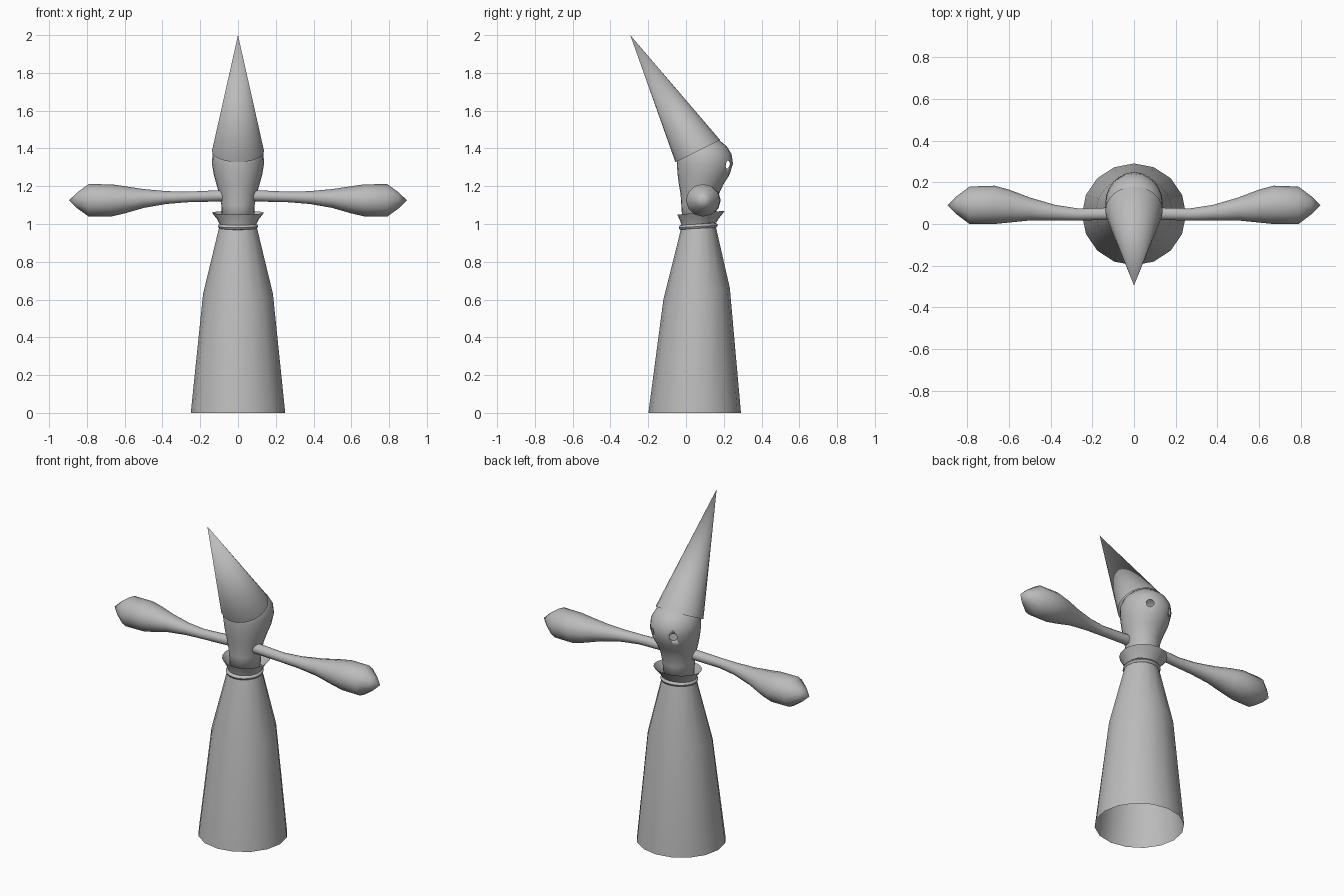
import bpy, bmesh
from math import sin, cos, tau, radians
from mathutils import Vector

if "Cube" in bpy.data.objects:
    bpy.data.objects.remove(bpy.data.objects["Cube"], do_unlink=True)

grey = bpy.data.materials.new("plain grey")
grey.use_nodes = True
grey.diffuse_color = (0.5, 0.5, 0.5, 1)
grey.node_tree.nodes["Principled BSDF"].inputs["Base Color"].default_value = (0.5, 0.5, 0.5, 1)


def loft(name, rings, sides=16, start=None, tip=None, sharp=50):
    """Skin a tube over rings of (centre, half axis u, half axis v)."""
    bm = bmesh.new()
    loops = []
    for c, u, v in rings:
        angles = [tau * i / sides for i in range(sides)]
        loops.append([bm.verts.new(Vector(c) + Vector(u) * cos(a) + Vector(v) * sin(a)) for a in angles])
    for a, b in zip(loops, loops[1:]):
        for i in range(sides):
            j = (i + 1) % sides
            bm.faces.new((a[i], a[j], b[j], b[i]))
    for point, loop, flip in ((start, loops[0], True), (tip, loops[-1], False)):
        if point:
            p = bm.verts.new(point)
            for i in range(sides):
                j = (i + 1) % sides
                bm.faces.new((loop[j], loop[i], p) if flip else (loop[i], loop[j], p))
    mesh = bpy.data.meshes.new(name)
    bm.to_mesh(mesh)
    bm.free()
    obj = bpy.data.objects.new(name, mesh)
    bpy.context.collection.objects.link(obj)
    mesh.materials.append(grey)
    bpy.ops.object.select_all(action='DESELECT')
    obj.select_set(True)
    bpy.context.view_layer.objects.active = obj
    bpy.ops.object.shade_smooth_by_angle(angle=radians(sharp))
    return obj


def level(z, y, rx, ry, slope=0.0):
    """Ring lying across the body, rising towards the back by slope."""
    return ((0, y, z), (rx, 0, 0), (0, ry, ry * slope))


# Open, bell-shaped robe
loft("robe", [level(0, 0.046, 0.25, 0.245),
              level(0.63, 0.056, 0.185, 0.176, 0.18),
              level(0.99, 0.065, 0.098, 0.09, 0.1)])

# Rolled neck band
band = []
for k in range(9):
    a = tau * k / 8
    r = 0.094 + 0.012 * cos(a)
    band.append(level(0.987 + 0.013 * sin(a), 0.065, r, r - 0.003, 0.06))
loft("neck_band", band, 24, sharp=80)

# Flared collar
loft("collar", [level(1.0, 0.068, 0.098, 0.092, 0.08),
                level(1.025, 0.073, 0.11, 0.104, 0.08),
                level(1.06, 0.08, 0.138, 0.126, 0.08)], 20)

# Head, a thin shell so that the eye holes see through
head = loft("head", [level(1.0, 0.068, 0.084, 0.086),
                     level(1.1, 0.07, 0.088, 0.095),
                     level(1.16, 0.073, 0.1, 0.102),
                     level(1.21, 0.08, 0.114, 0.118),
                     level(1.26, 0.093, 0.128, 0.137),
                     level(1.32, 0.1, 0.138, 0.149),
                     level(1.37, 0.098, 0.135, 0.143),
                     level(1.41, 0.092, 0.115, 0.125),
                     level(1.445, 0.085, 0.08, 0.09)],
            24, tip=(0, 0.08, 1.46), sharp=80)
shell = head.modifiers.new("shell", 'SOLIDIFY')
shell.thickness = 0.004
shell.offset = -1

# Eye holes, cut on both sides
for side, label in ((1, "left"), (-1, "right")):
    out = Vector((side * 0.5, 0.866, 0))
    across = Vector((-0.866 * side, 0.5, 0)) * 0.022
    up = Vector((0, 0, 0.022 * side))
    eye = Vector((side * 0.072, 0.226, 1.315))
    a, b = eye - out * 0.03, eye + out * 0.05
    cutter = loft(label + "_eye_cutter", [(a, across, up), (b, across, up)], 16, start=a, tip=b)
    cutter.data.flip_normals()
    bm = bmesh.new()
    bm.from_mesh(cutter.data)
    bmesh.ops.recalc_face_normals(bm, faces=bm.faces)
    bm.to_mesh(cutter.data)
    bm.free()
    cutter.hide_render = True
    cutter.hide_set(True)
    cut = head.modifiers.new(label + "_eye_hole", 'BOOLEAN')
    cut.operation = 'DIFFERENCE'
    cut.solver = 'EXACT'
    cut.object = cutter

# Pointed hat leaning to the front
loft("hat", [level(1.386, 0.062, 0.138, 0.118, 0.5)], 24, tip=(0, -0.295, 2.0), sharp=60)

# Club-shaped arms: x, y, z, half depth, half height
arm = [(0.07, 0.05, 1.15, 0.03, 0.03),
       (0.27, 0.046, 1.143, 0.029, 0.028),
       (0.38, 0.055, 1.14, 0.037, 0.034),
       (0.5, 0.072, 1.135, 0.055, 0.05),
       (0.6, 0.086, 1.128, 0.079, 0.072),
       (0.67, 0.092, 1.125, 0.092, 0.085),
       (0.79, 0.09, 1.125, 0.09, 0.086),
       (0.85, 0.09, 1.125, 0.045, 0.043)]
arms = loft("arms", [((x, y, z), (0, d, 0), (0, 0, h)) for x, y, z, d, h in arm],
            12, tip=(0.895, 0.09, 1.125), sharp=80)
arms.modifiers.new("mirror", 'MIRROR').use_axis[0] = True
